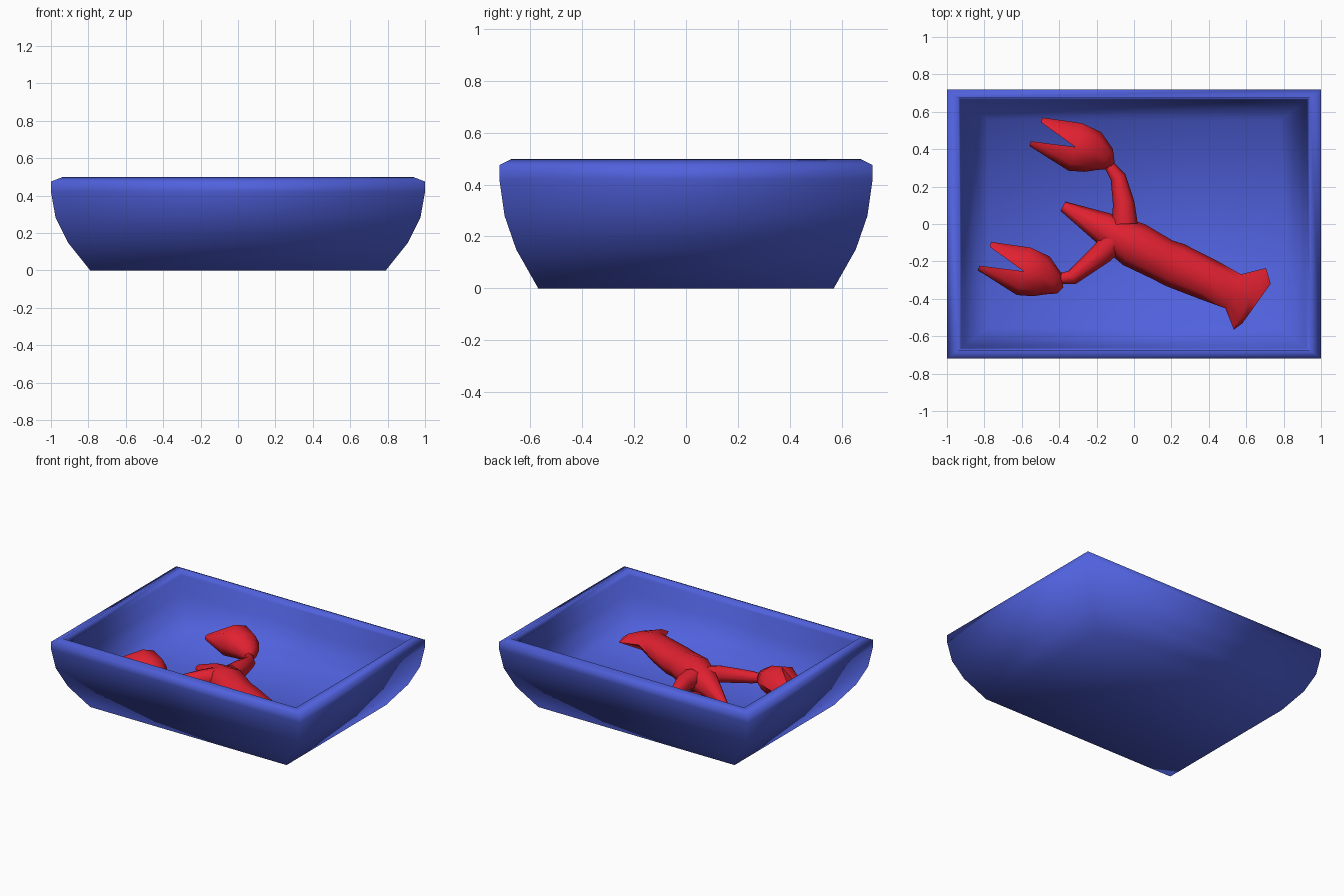
import bpy, bmesh, math
from mathutils import Vector

if "Cube" in bpy.data.objects:
    bpy.data.objects.remove(bpy.data.objects["Cube"])


def material(name, rgb):
    m = bpy.data.materials.new(name)
    m.diffuse_color = (*rgb, 1)
    m.use_nodes = True
    m.node_tree.nodes["Principled BSDF"].inputs["Base Color"].default_value = m.diffuse_color
    return m


BLUE = material("blue", (0.08, 0.12, 0.72))
RED = material("red", (0.75, 0.015, 0.03))


def bridge(bm, a, b):
    for i in range(len(a)):
        j = (i + 1) % len(a)
        bm.faces.new((a[i], a[j], b[j], b[i]))


def skin(bm, rings, cap_end=True):
    """Bridge rings of points into a surface; returns the last loop of vertices."""
    loops = [[bm.verts.new(p) for p in ring] for ring in rings]
    for a, b in zip(loops, loops[1:]):
        bridge(bm, a, b)
    bm.faces.new(loops[0][::-1])
    if cap_end:
        bm.faces.new(loops[-1])
    return loops[-1]


def finish(name, bm, mat, angle=None):
    bmesh.ops.recalc_face_normals(bm, faces=bm.faces[:])
    me = bpy.data.meshes.new(name)
    bm.to_mesh(me)
    bm.free()
    me.materials.append(mat)
    ob = bpy.data.objects.new(name, me)
    bpy.context.collection.objects.link(ob)
    me.shade_smooth()
    if angle:
        me.set_sharp_from_angle(angle=math.radians(angle))
    return ob


def tube(bm, sections, sides=8, cap_end=True):
    """Loft ellipses; each section is x, y, z, half width, half height."""
    rings = []
    last = len(sections) - 1
    for i, (x, y, z, w, h) in enumerate(sections):
        a, b = sections[max(i - 1, 0)], sections[min(i + 1, last)]
        d = Vector((b[0] - a[0], b[1] - a[1], 0)).normalized()
        side = Vector((-d.y, d.x, 0))
        rings.append([Vector((x, y, z)) + side * w * math.cos(t) + Vector((0, 0, h * math.sin(t)))
                      for t in (math.tau * k / sides for k in range(sides))])
    return skin(bm, rings, cap_end)


# Tray: rectangular rings up the outside, over the rim and down the inside
profile = [(0.79, 0.57, 0), (0.91, 0.655, 0.15), (0.975, 0.70, 0.28), (1.0, 0.72, 0.42),
           (1.0, 0.72, 0.475), (0.94, 0.675, 0.498), (0.925, 0.665, 0.45),
           (0.905, 0.65, 0.33), (0.86, 0.615, 0.21), (0.78, 0.555, 0.11)]
bm = bmesh.new()
skin(bm, [[(-x, -y, z), (x, -y, z), (x, y, z), (-x, y, z)] for x, y, z in profile])
finish("tray", bm, BLUE)

# Body with pointed head and flared tail fan
bm = bmesh.new()
tube(bm, [(-0.38, 0.095, 0.14, 0.028, 0.025), (-0.155, -0.025, 0.19, 0.088, 0.09),
          (0.0, -0.11, 0.20, 0.124, 0.12), (0.15, -0.19, 0.19, 0.116, 0.10),
          (0.22, -0.22, 0.185, 0.122, 0.10), (0.40, -0.30, 0.185, 0.112, 0.085),
          (0.53, -0.36, 0.19, 0.10, 0.065), (0.62, -0.40, 0.185, 0.186, 0.04),
          (0.655, -0.425, 0.185, 0.13, 0.025)])
finish("body", bm, RED, 60)

# Arms
arms = {
    "back_arm": [(-0.05, 0.0, 0.22, 0.07, 0.065), (-0.055, 0.11, 0.22, 0.058, 0.06),
                 (-0.085, 0.25, 0.20, 0.042, 0.045), (-0.14, 0.325, 0.20, 0.026, 0.03)],
    "front_arm": [(-0.11, -0.09, 0.22, 0.07, 0.065), (-0.17, -0.155, 0.22, 0.06, 0.06),
                  (-0.33, -0.285, 0.19, 0.04, 0.045), (-0.42, -0.295, 0.20, 0.026, 0.03)],
}
for name, path in arms.items():
    bm = bmesh.new()
    tube(bm, path)
    finish(name, bm, RED, 60)


# Claws: the palm's last ring splits into two halves, each tapering to a finger tip
def claw(name, location):
    bm = bmesh.new()
    ring = tube(bm, [(-0.12, 0.31, 0.20, 0.024, 0.03), (-0.155, 0.345, 0.215, 0.07, 0.06),
                     (-0.22, 0.385, 0.23, 0.115, 0.09), (-0.315, 0.412, 0.235, 0.132, 0.115)],
                cap_end=False)
    for half, tip in (((2, 3, 4, 5, 6), (-0.493, 0.556, 0.20)),
                      ((6, 7, 0, 1, 2), (-0.555, 0.43, 0.185))):
        root = [ring[k] for k in half]
        mid = sum((v.co for v in root), Vector()) / 5
        end = [bm.verts.new(Vector(tip) + (v.co - mid) * 0.2) for v in root]
        bridge(bm, root, end)
        bm.faces.new(end)
    finish(name, bm, RED, 50).location = location


claw("back_claw", (0, 0, 0))
claw("front_claw", (-0.275, -0.665, 0))
